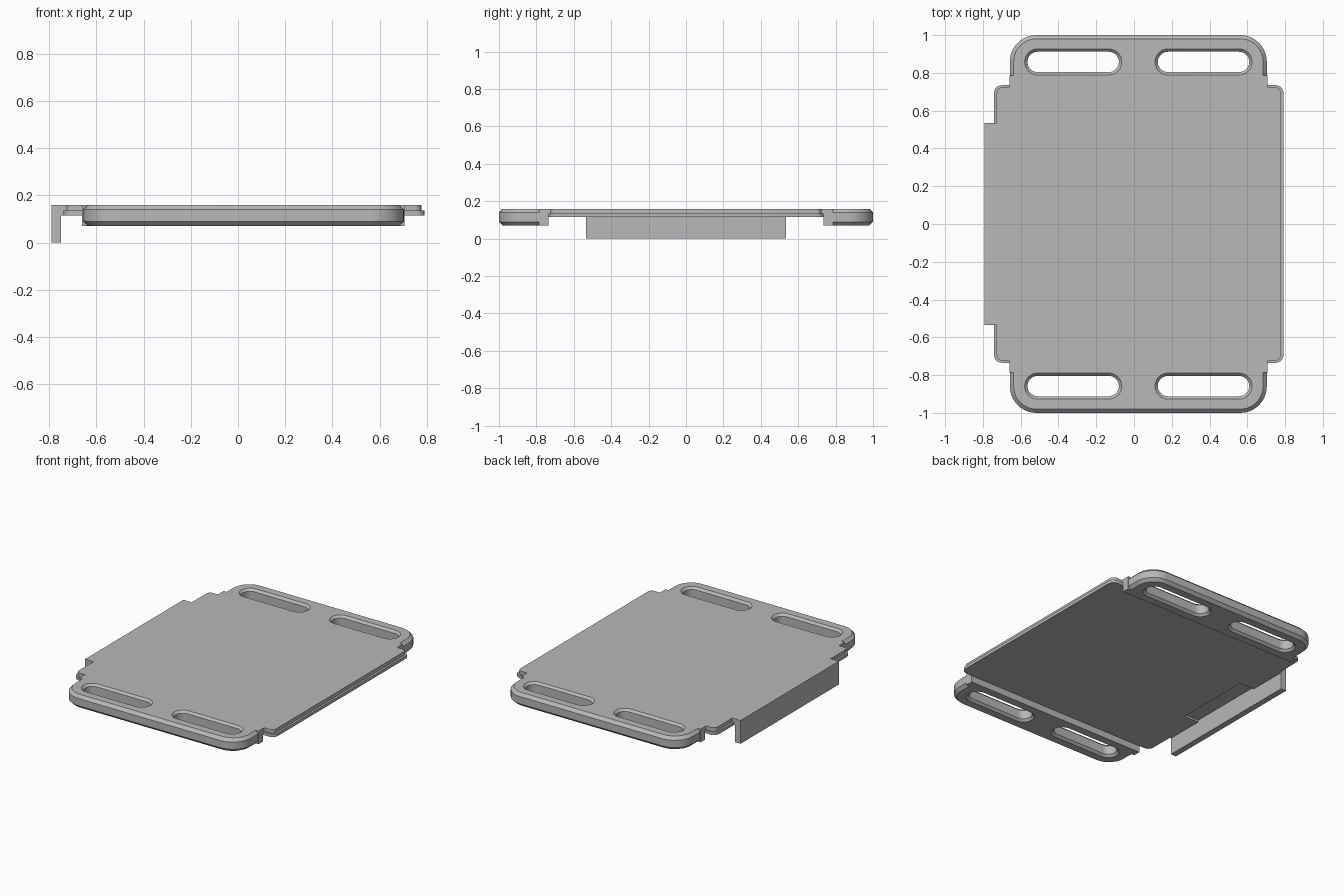
import bpy, bmesh, math

cube = bpy.data.objects.get("Cube")
if cube:
    bpy.data.objects.remove(cube, do_unlink=True)

# Single grey material
grey = bpy.data.materials.new("neutral_grey")
grey.use_nodes = True
colour = (0.48, 0.48, 0.48, 1)
grey.diffuse_color = colour
grey.node_tree.nodes["Principled BSDF"].inputs["Base Color"].default_value = colour

BOTTOM, UNDER, LEDGE, TOP = 0.07, 0.115, 0.135, 0.16
END_X0, END_X1 = -0.657, 0.703
NECK_Y, END_Y = 0.735, 0.785
CHAMFER = 0.02


def outline(x0, x1, y0, y1, radii, steps=10):
    """Rectangle with its own radius at each corner, starting at x1, y1."""
    corners = [(x1, y1, -1, -1), (x0, y1, 1, -1), (x0, y0, 1, 1), (x1, y0, -1, 1)]
    pts = []
    for i, ((x, y, sx, sy), r) in enumerate(zip(corners, radii)):
        if r <= 0:
            pts.append((x, y))
            continue
        for k in range(steps + 1):
            a = math.pi / 2 * (i + k / steps)
            pts.append((x + sx * r + r * math.cos(a), y + sy * r + r * math.sin(a)))
    return pts


def loft(name, layers, side=1):
    """Solid through a stack of (outline, z) layers; side -1 mirrors it in y."""
    bm = bmesh.new()
    rings = [[bm.verts.new((x, y * side, z)) for x, y in pts] for pts, z in layers]
    for a, b in zip(rings, rings[1:]):
        for i in range(len(a)):
            j = (i + 1) % len(a)
            bm.faces.new((a[i], a[j], b[j], b[i]))
    bm.faces.new(rings[0])
    bm.faces.new(rings[-1])
    bmesh.ops.recalc_face_normals(bm, faces=bm.faces)
    mesh = bpy.data.meshes.new(name)
    bm.to_mesh(mesh)
    bm.free()
    mesh.materials.append(grey)
    obj = bpy.data.objects.new(name, mesh)
    bpy.context.collection.objects.link(obj)
    return obj


def box(name, x0, x1, y0, y1, z0, z1, side=1):
    pts = outline(x0, x1, y0, y1, [0] * 4)
    return loft(name, [(pts, z0), (pts, z1)], side)


def activate(obj):
    bpy.ops.object.select_all(action='DESELECT')
    obj.select_set(True)
    bpy.context.view_layer.objects.active = obj


def cut(obj, cutter):
    mod = obj.modifiers.new("cut", 'BOOLEAN')
    mod.operation, mod.solver, mod.object = 'DIFFERENCE', 'EXACT', cutter
    activate(obj)
    bpy.ops.object.modifier_apply(modifier=mod.name)
    bpy.data.objects.remove(cutter, do_unlink=True)


def smooth(obj):
    activate(obj)
    bpy.ops.object.shade_smooth_by_angle(angle=math.radians(30))


# Main panel: upper sheet over a slightly wider ledge sheet
upper = outline(-0.727, 0.777, -0.724, 0.724, [0.03] * 4, 5)
lower = outline(-0.74, 0.791, -NECK_Y, NECK_Y, [0.04] * 4, 5)
smooth(loft("panel_top", [(upper, LEDGE), (upper, TOP)]))
ledge = loft("panel_ledge", [(lower, UNDER), (lower, LEDGE)])
cut(ledge, box("recess_cutter", -0.76, -0.64, -0.27, 0.27, 0.10, 0.128))
smooth(ledge)

# Hanging side lip and its joint with the panel
LIP_Y = 0.535
box("side_lip", -0.791, -0.75, -LIP_Y, LIP_Y, 0, TOP)
joint = box("lip_joint", -0.75, -0.74, -LIP_Y, LIP_Y, UNDER, TOP)
cut(joint, box("recess_cutter", -0.77, -0.70, -0.27, 0.27, 0.10, 0.128))
box("lip_joint_top", -0.74, -0.727, -LIP_Y, LIP_Y, LEDGE, TOP)

# Thick handle ends, each with a plain neck and two chamfered slots
for side, label in ((1, "back"), (-1, "front")):
    box(label + "_neck", END_X0 - 0.003, END_X1 + 0.003, NECK_Y, END_Y, BOTTOM, TOP, side)
    box(label + "_neck_top", END_X0 - 0.003, END_X1 + 0.003, 0.724, NECK_Y, LEDGE, TOP, side)

    def end_outline(c):
        r = 0.14 - c
        return outline(END_X0 + c, END_X1 - c, END_Y, 1 - c, [r, r, 0, 0])

    end = loft(label + "_handle", [
        (end_outline(CHAMFER), BOTTOM), (end_outline(0), BOTTOM + CHAMFER),
        (end_outline(0), TOP - CHAMFER), (end_outline(CHAMFER), TOP)], side)

    for centre in (-0.322, 0.368):
        def slot(grow):
            r = 0.054 + grow
            return outline(centre - 0.242 - grow, centre + 0.242 + grow,
                           0.858 - r, 0.858 + r, [r * 0.999] * 4, 8)
        bevel, over = 0.015, 0.002
        cut(end, loft("slot_cutter", [
            (slot(bevel + over), BOTTOM - over), (slot(0), BOTTOM + bevel),
            (slot(0), TOP - bevel), (slot(bevel + over), TOP + over)], side))
    smooth(end)
